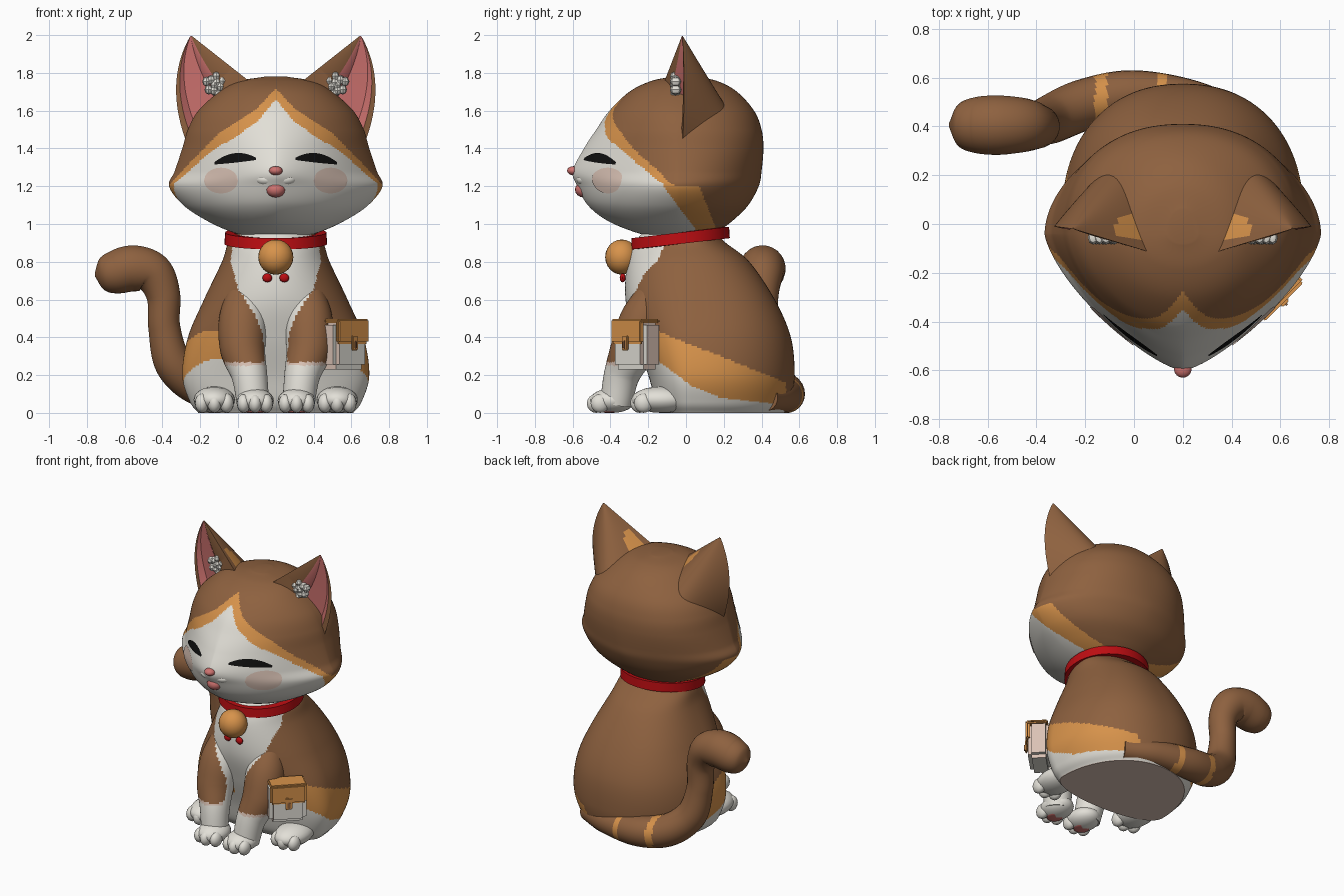
import bpy, bmesh, math
from mathutils import Vector, Matrix
from mathutils.bvhtree import BVHTree

if "Cube" in bpy.data.objects:
    bpy.data.objects.remove(bpy.data.objects["Cube"])

CX = 0.2  # symmetry plane of head and body


def material(name, r, g, b):
    m = bpy.data.materials.new(name)
    m.diffuse_color = (r, g, b, 1)
    m.use_nodes = True
    m.node_tree.nodes["Principled BSDF"].inputs["Base Color"].default_value = m.diffuse_color
    return m


BROWN = material("brown fur", 0.27, 0.12, 0.05)
ORANGE = material("orange fur", 0.68, 0.29, 0.07)
WHITE = material("white fur", 0.76, 0.74, 0.68)
PINK = material("pink skin", 0.62, 0.17, 0.16)
BLUSH = material("blush", 0.70, 0.54, 0.46)
BLACK = material("black", 0.005, 0.005, 0.005)
RED = material("red collar", 0.50, 0.004, 0.006)
FUR = [BROWN, ORANGE, WHITE, BLUSH]


def finish(name, bm, mats, rule=None, angle=35):
    bmesh.ops.recalc_face_normals(bm, faces=bm.faces[:])
    if rule:
        for f in bm.faces:
            f.material_index = rule(f.calc_center_median())
    me = bpy.data.meshes.new(name)
    bm.to_mesh(me)
    bm.free()
    for m in mats:
        me.materials.append(m)
    ob = bpy.data.objects.new(name, me)
    bpy.context.collection.objects.link(ob)
    bpy.ops.object.select_all(action='DESELECT')
    ob.select_set(True)
    bpy.context.view_layer.objects.active = ob
    bpy.ops.object.shade_smooth_by_angle(angle=math.radians(angle))
    return ob


def skin(name, rings, mats, rule=None, closed=True):
    """Surface through equal-sized rings of points."""
    bm = bmesh.new()
    vs = [[bm.verts.new(p) for p in r] for r in rings]
    n = len(vs[0])
    for a, b in zip(vs, vs[1:]):
        for i in range(n if closed else n - 1):
            j = (i + 1) % n
            bm.faces.new((a[i], a[j], b[j], b[i]))
    if closed:
        bm.faces.new(vs[0])
        bm.faces.new(vs[-1])
    return finish(name, bm, mats, rule)


def ball(name, c, r, mat, seg=24):
    bm = bmesh.new()
    m = Matrix.Translation(c) @ Matrix.Diagonal((*r, 1))
    bmesh.ops.create_uvsphere(bm, u_segments=seg, v_segments=seg // 2, radius=1, matrix=m)
    return finish(name, bm, [mat])


def lerp(keys, x):
    """Piecewise linear lookup in (x, value) pairs."""
    if x <= keys[0][0]:
        return keys[0][1]
    for (a, p), (b, q) in zip(keys, keys[1:]):
        if x <= b:
            return p + (q - p) * (x - a) / (b - a)
    return keys[-1][1]


def smooth(keys, steps):
    """Catmull-Rom samples through key tuples."""
    k = [Vector(p) for p in keys]
    k = [2 * k[0] - k[1]] + k + [2 * k[-1] - k[-2]]
    out = []
    for i in range(1, len(k) - 2):
        a, b, c, d = k[i - 1:i + 3]
        for s in range(steps):
            t = s / steps
            out.append(0.5 * (2 * b + (c - a) * t + (2 * a - 5 * b + 4 * c - d) * t * t
                              + (3 * b - a - 3 * c + d) * t ** 3))
    return out + [k[-2]]


def slab(z, w, front, back, p, q, y0, n):
    """Horizontal section: superellipse with exponent p in front, q behind."""
    pts = []
    for i in range(n):
        a = 2 * math.pi * i / n
        s, c = math.sin(a), math.cos(a)
        e = 2 / (p if c > 0 else q)
        y = abs(c) ** e * ((front if c > 0 else back) - y0)
        pts.append((CX + math.copysign(abs(s) ** e, s) * w, y0 + y, z))
    return pts


def tube(name, keys, mats, rule, steps=10, n=24):
    """Round tube through (x, y, z, radius) keys."""
    s = smooth(keys, steps)
    rings = []
    side = None
    for i, p in enumerate(s):
        t = (s[min(i + 1, len(s) - 1)] - s[max(i - 1, 0)]).to_3d().normalized()
        side = t.orthogonal() if side is None else side - t * side.dot(t)
        side.normalize()
        up = t.cross(side)
        rings.append([p.to_3d() + (side * math.cos(2 * math.pi * j / n)
                      + up * math.sin(2 * math.pi * j / n)) * max(p[3], 0.005) for j in range(n)])
    return skin(name, rings, mats, rule)


# Head with the painted mask
white_top = [(0, 1.66), (.1, 1.54), (.2, 1.47), (.35, 1.38), (.48, 1.26), (.57, 1.19)]
orange_top = [(0, 1.72), (.1, 1.61), (.3, 1.48), (.45, 1.33), (.57, 1.2)]


def head_rule(c):
    d, drop = abs(c.x - CX), max(0, 1.2 - c.z)
    if c.z < lerp(white_top, d) and c.y < -0.12 + .75 * drop:
        return 2
    top = lerp(orange_top, d)
    return int(c.z < (min(top, 1.2) if c.y > -.06 else top) and c.y < .07 + .4 * drop)


head_keys = [(.92, .10, -.13, .10, 2, 2), (.96, .24, -.28, .17, 1.9, 2), (1.02, .37, -.42, .25, 1.7, 2),
             (1.1, .49, -.52, .33, 1.55, 1.95), (1.2, .565, -.575, .385, 1.42, 1.85),
             (1.28, .535, -.60, .40, 1.38, 2), (1.4, .495, -.54, .41, 1.5, 2.2),
             (1.5, .465, -.475, .40, 1.65, 2.25), (1.6, .41, -.405, .36, 1.8, 2.2),
             (1.7, .30, -.30, .27, 2, 2), (1.755, .20, -.19, .17, 2, 2), (1.78, .06, -.08, .06, 2, 2)]
head = skin("head", [slab(*k, -0.04, 240) for k in smooth(head_keys, 14)], FUR, head_rule)
tree = BVHTree.FromPolygons([v.co for v in head.data.vertices], [p.vertices for p in head.data.polygons])


def decal(name, fn, mat, nu=24, nv=8):
    """Thin patch laid on the face; fn maps u,v in -1..1 to front x,z."""
    rows = []
    for j in range(nv + 1):
        row = []
        for i in range(nu + 1):
            x, z = fn(2 * i / nu - 1, 2 * j / nv - 1)
            hit = tree.ray_cast(Vector((x, -2, z)), Vector((0, 1, 0)))[0]
            row.append(hit + Vector((0, -0.006, 0)))
        rows.append(row)
    return skin(name, rows, [mat], closed=False)


# Body with bib and haunch markings
bib = [(.3, .06), (.42, .07), (.52, .11), (.66, .20), (.8, .24), (.95, .22)]
haunch_white = [(-.16, .28), (-.1, .24), (.02, .15), (.18, .08), (.5, .045)]


def body_rule(c):
    if c.z < 0.002:
        return 3
    if c.y < -0.1 and abs(c.x - CX) < lerp(bib, c.z):
        return 2
    if c.y < 0.53:
        if c.z < lerp(haunch_white, c.y):
            return 2
        if c.z < 0.42 - 0.4 * (max(c.y, -.15) + 0.12):
            return 1
    return 0


body_keys = [(0, .41, -.12, .52, 2.2, 2.1), (.06, .455, -.16, .555, 2.2, 2.1), (.2, .495, -.20, .575, 2.2, 2.2),
             (.4, .465, -.27, .555, 2.1, 2.3), (.6, .38, -.32, .47, 2, 2.4), (.8, .285, -.31, .335, 2, 2.2),
             (.91, .245, -.265, .20, 2, 2), (1.0, .15, -.18, .13, 2, 2)]
skin("body", [slab(*k, 0.03, 180) for k in smooth(body_keys, 18)], FUR, body_rule)


def leg_rule(c):
    if c.z < 0.25 or abs(c.x - CX) < lerp(bib, c.z):
        return 2
    return 3 if c.z < 0.268 else 0


N = 24  # steps along and around each ear


def ear_rings(s):
    tip = Vector((.45, -.02, 2.0))
    rings = []
    for k in range(N + 1):
        t = k / N * 0.985
        inner = Vector((.12, -.12, 1.74)).lerp(tip, t)
        outer = Vector((.46, -.02, 1.40)) * (1 - t) ** 2 + Vector((.60, 0, 1.74)) * 2 * t * (1 - t) + tip * t * t
        back = Vector((.29, .21, 1.62)).lerp(tip, t)
        ctrl = 2 * back - (inner + outer) / 2
        ring = [inner * (1 - u) ** 2 + ctrl * 2 * u * (1 - u) + outer * u * u for u in [i / N for i in range(N + 1)]]
        for f, dent in ((.92, 0), (.82, .05), (.45, .07), (.30, 0)):
            ring.append(inner.lerp(outer, f) + Vector((0, dent * (1 - t), 0)))
        rings.append([(CX + s * p.x, p.y, p.z) for p in ring])
    return rings


def mark_ear(ob):
    # Quads run ring by ring; the three columns after the back arc are the hollow
    for i, p in enumerate(ob.data.polygons):
        c, col = p.center, i % (N + 5)
        if i < N * (N + 5) and N < col < N + 4:
            p.material_index = 1
        elif ((abs(c.x - CX) - .21) / .07) ** 2 + ((c.y + .02) / .05) ** 2 < 1:
            p.material_index = 2


for s, side in ((-1, "left"), (1, "right")):
    # Ears with fluff
    mark_ear(skin(side + "_ear", ear_rings(s), [BROWN, PINK, ORANGE]))
    for i in range(10):
        r, a = .06 * math.sqrt(i / 9), 2.4 * i
        ball(side + "_ear_fluff", (CX + s * (.325 + .8 * r * math.cos(a)), -.055, 1.735 + r * math.sin(a)),
             (.022, .03, .026), WHITE, seg=8)
    # Closed eyes and cheeks
    ex = CX + s * .215
    decal(side + "_eye", lambda u, v: (ex + u * .11, 1.333 - s * u * .012 + .006 * v + (.017 + .019 * v) * (1 - u * u)), BLACK)
    decal(side + "_cheek", lambda u, v: (CX + s * .29 + u * .09, 1.23 + v * .068 * math.sqrt(max(0, 1 - u * u))), BLUSH)
    # Muzzle
    ball(side + "_muzzle", (CX + s * .045, -.53, 1.235), (.065, .05, .035), WHITE)
    # Front legs and paws
    tube(side + "_front_leg", [(CX + s * .17, -.16, .66, .08), (CX + s * .175, -.22, .5, .125),
         (CX + s * .175, -.28, .34, .12), (CX + s * .14, -.34, .2, .095), (CX + s * .12, -.37, .05, .085)],
         FUR, leg_rule, steps=18, n=48)
    ball(side + "_front_paw", (CX + s * .11, -.39, .065), (.10, .12, .065), WHITE)
    for k in (-1, 0, 1):
        ball(side + "_front_toe", (CX + s * .11 + k * .06, -.475 + .02 * abs(k), .05), (.036, .05, .05), WHITE, seg=16)
    # Hind paws with pads beneath
    ball(side + "_hind_paw", (CX + s * .325, -.13, .07), (.11, .16, .07), WHITE)
    for k in (-1, 0, 1):
        ball(side + "_hind_toe", (CX + s * .325 + k * .065, -.245 + .02 * abs(k), .052), (.038, .05, .052), WHITE, seg=16)
    ball(side + "_paw_pad", (CX + s * .11, -.41, .006), (.05, .05, .006), PINK, seg=16)

# Nose and tongue
ball("nose", (CX, -.595, 1.282), (.036, .035, .024), PINK, seg=16)
ball("tongue", (CX, -.54, 1.182), (.052, .048, .042), PINK, seg=16)

# Tail with two stripes
tube("tail", [(.45, .42, .08, .07), (.25, .50, .09, .085), (0, .53, .10, .10), (-.2, .49, .14, .105),
     (-.34, .43, .26, .10), (-.39, .405, .45, .085), (-.395, .40, .62, .09), (-.45, .405, .735, .11),
     (-.55, .405, .765, .122), (-.65, .405, .745, .115), (-.72, .405, .735, .085), (-.757, .405, .73, .01)],
     FUR, lambda c: int(c.z < .3 and (-.16 < c.x < -.11 or .09 < c.x < .14)), steps=14)

# Collar, tilted up at the back
collar = []
for i in range(48):
    a = 2 * math.pi * i / 48
    x, y = math.cos(a), math.sin(a)
    collar.append([(CX + x * r, -.03 + y * (r - .01), .925 + .03 * y + h)
                   for r, h in ((.22, -.03), (.272, -.03), (.268, .03), (.22, .03))])
skin("collar", collar + collar[:1], [RED])

# Bell and ribbon ends
ball("bell", (CX, -.34, .825), (.093, .088, .093), ORANGE)
for s in (-1, 1):
    ball("ribbon_end", (CX + s * .045, -.335, .715), (.026, .016, .024), RED, seg=12)


def box(name, c, size, mat, bevel, side=None):
    """Bevelled box in the pouch's turned frame, with optional side colour."""
    bm = bmesh.new()
    bmesh.ops.create_cube(bm, size=1, matrix=Matrix.Diagonal((*size, 1)))
    bmesh.ops.bevel(bm, geom=bm.edges[:], offset=bevel, segments=2, affect='EDGES')
    bm.normal_update()
    for f in bm.faces:
        f.material_index = int(side is not None and abs(f.normal.x) > .9)
    m = Matrix.Translation((.555, -.26, 0)) @ Matrix.Rotation(math.radians(45), 4, 'Z') @ Matrix.Translation(c)
    bmesh.ops.transform(bm, matrix=m, verts=bm.verts[:])
    return finish(name, bm, [mat, side] if side else [mat])


# Hip pouch facing front right
box("pouch", (0, 0, .36), (.24, .14, .26), WHITE, .025, BLUSH)
box("pouch_flap", (0, -.07, .43), (.235, .03, .13), ORANGE, .012)
box("pouch_top", (0, -.012, .487), (.235, .14, .02), ORANGE, .008)
box("pouch_strap", (0, -.088, .37), (.045, .015, .08), ORANGE, .006)
box("pouch_clasp", (0, -.092, .36), (.02, .02, .045), BROWN, .005)
